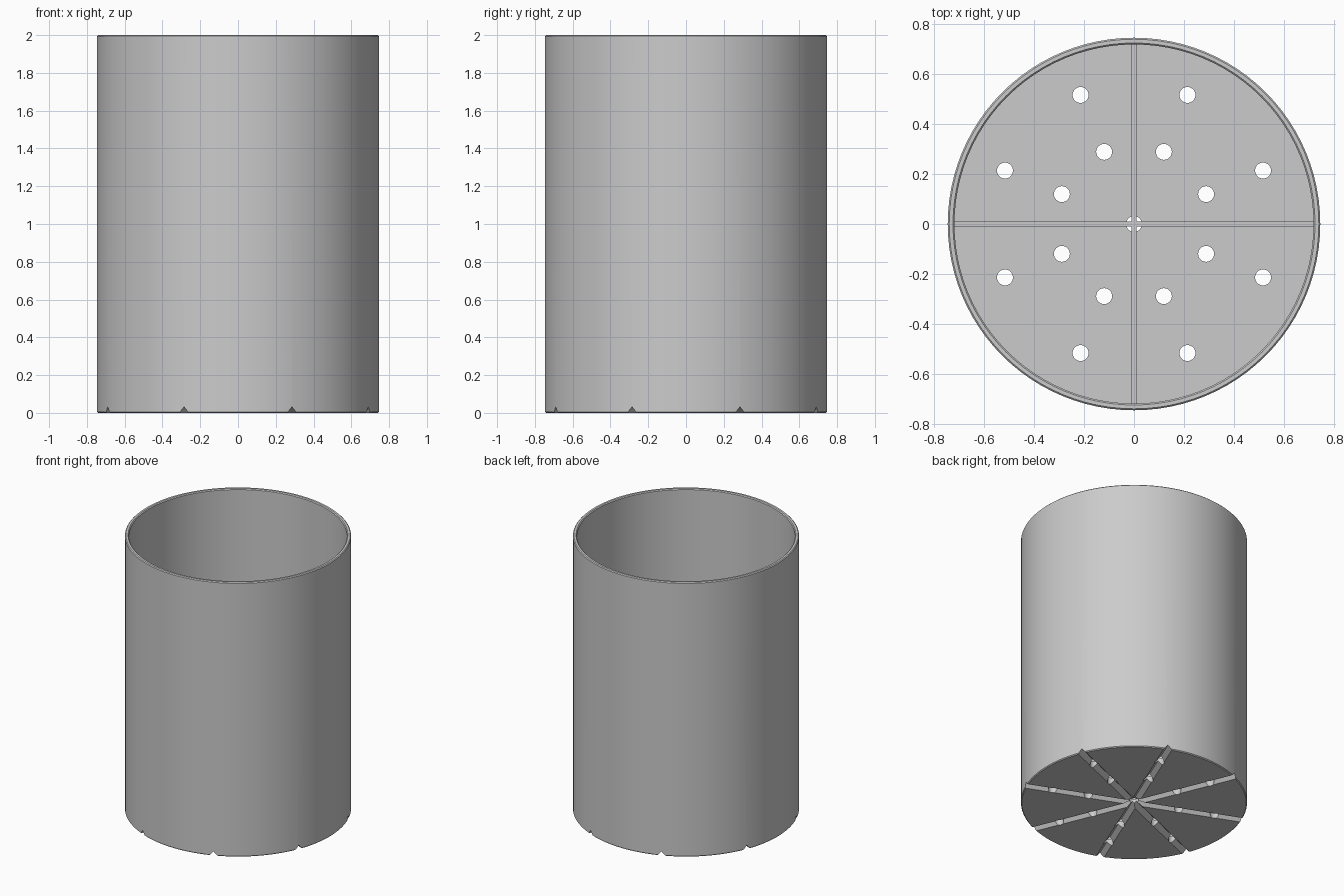
import bpy, bmesh, math
from mathutils import Matrix

cube = bpy.data.objects.get("Cube")
if cube:
    bpy.data.objects.remove(cube, do_unlink=True)

R, R_IN, H, FLOOR = 0.747, 0.72, 2.0, 0.05
SEG = 96

grey = bpy.data.materials.new("plain grey")
grey.use_nodes = True
colour = (0.6, 0.6, 0.6, 1)
grey.diffuse_color = colour
grey.node_tree.nodes["Principled BSDF"].inputs["Base Color"].default_value = colour


def make(name, bm):
    bmesh.ops.recalc_face_normals(bm, faces=bm.faces)
    mesh = bpy.data.meshes.new(name)
    bm.to_mesh(mesh)
    bm.free()
    mesh.materials.append(grey)
    ob = bpy.data.objects.new(name, mesh)
    bpy.context.collection.objects.link(ob)
    return ob


def lathe(name, profile):
    """Spin an (r, z) profile whose two ends lie on the axis."""
    bm = bmesh.new()
    rings = []
    for r, z in profile:
        n = SEG if r else 1
        rings.append([bm.verts.new((r * math.cos(i * math.tau / SEG),
                                    r * math.sin(i * math.tau / SEG), z)) for i in range(n)])
    for a, b in zip(rings, rings[1:]):
        if len(a) == 1 or len(b) == 1:
            bm.faces.new(a if len(b) == 1 else b)
            continue
        for i in range(SEG):
            j = (i + 1) % SEG
            bm.faces.new((a[i], a[j], b[j], b[i]))
    loose = [v for v in bm.verts if not v.link_faces]
    bmesh.ops.delete(bm, geom=loose, context='VERTS')
    return make(name, bm)


def cut(target, cutter):
    mod = target.modifiers.new("cut", 'BOOLEAN')
    mod.operation, mod.solver, mod.object = 'DIFFERENCE', 'EXACT', cutter
    bpy.context.view_layer.objects.active = target
    bpy.ops.object.modifier_apply(modifier=mod.name)
    bpy.data.objects.remove(cutter, do_unlink=True)


# Open cup with softened rim and base edge
B = 0.006
pot = lathe("pot", [(0, 0), (R - B, 0), (R, B), (R, H - B), (R - B, H), (R_IN + B, H),
                    (R_IN, H - B), (R_IN, FLOOR), (0, FLOOR)])

# Radial drainage grooves under the base
for k in range(4):
    bm = bmesh.new()
    ends = [[bm.verts.new((x, y, z)) for y, z in ((-0.036, -0.01), (0.036, -0.01), (0, 0.032))]
            for x in (-0.9, 0.9)]
    bm.faces.new(ends[0])
    bm.faces.new(ends[1])
    for i in range(3):
        j = (i + 1) % 3
        bm.faces.new((ends[0][i], ends[0][j], ends[1][j], ends[1][i]))
    bm.transform(Matrix.Rotation(math.radians(22.5 + 45 * k), 4, 'Z'))
    cut(pot, make("groove_cutter", bm))

# Drain holes: two rings along the grooves and one in the centre
bm = bmesh.new()
spots = [(0, 0)] + [(r, math.radians(22.5 + 45 * k)) for r in (0.313, 0.56) for k in range(8)]
for r, a in spots:
    bmesh.ops.create_cone(bm, cap_ends=True, segments=24, radius1=0.032, radius2=0.032, depth=0.3,
                          matrix=Matrix.Translation((r * math.cos(a), r * math.sin(a), 0)))
cut(pot, make("hole_cutter", bm))

# Crossed ribs on the floor
for name, size in (("rib_side_to_side", (1.445, 0.02, 0.04)), ("rib_front_to_back", (0.02, 1.445, 0.04))):
    bm = bmesh.new()
    bmesh.ops.create_cube(bm, size=1, matrix=Matrix.Translation((0, 0, FLOOR + 0.018))
                          @ Matrix.Diagonal((*size, 1)))
    make(name, bm)

# Smooth walls, crisp edges
bpy.ops.object.select_all(action='DESELECT')
pot.select_set(True)
bpy.context.view_layer.objects.active = pot
bpy.ops.object.shade_smooth_by_angle(angle=math.radians(30))
